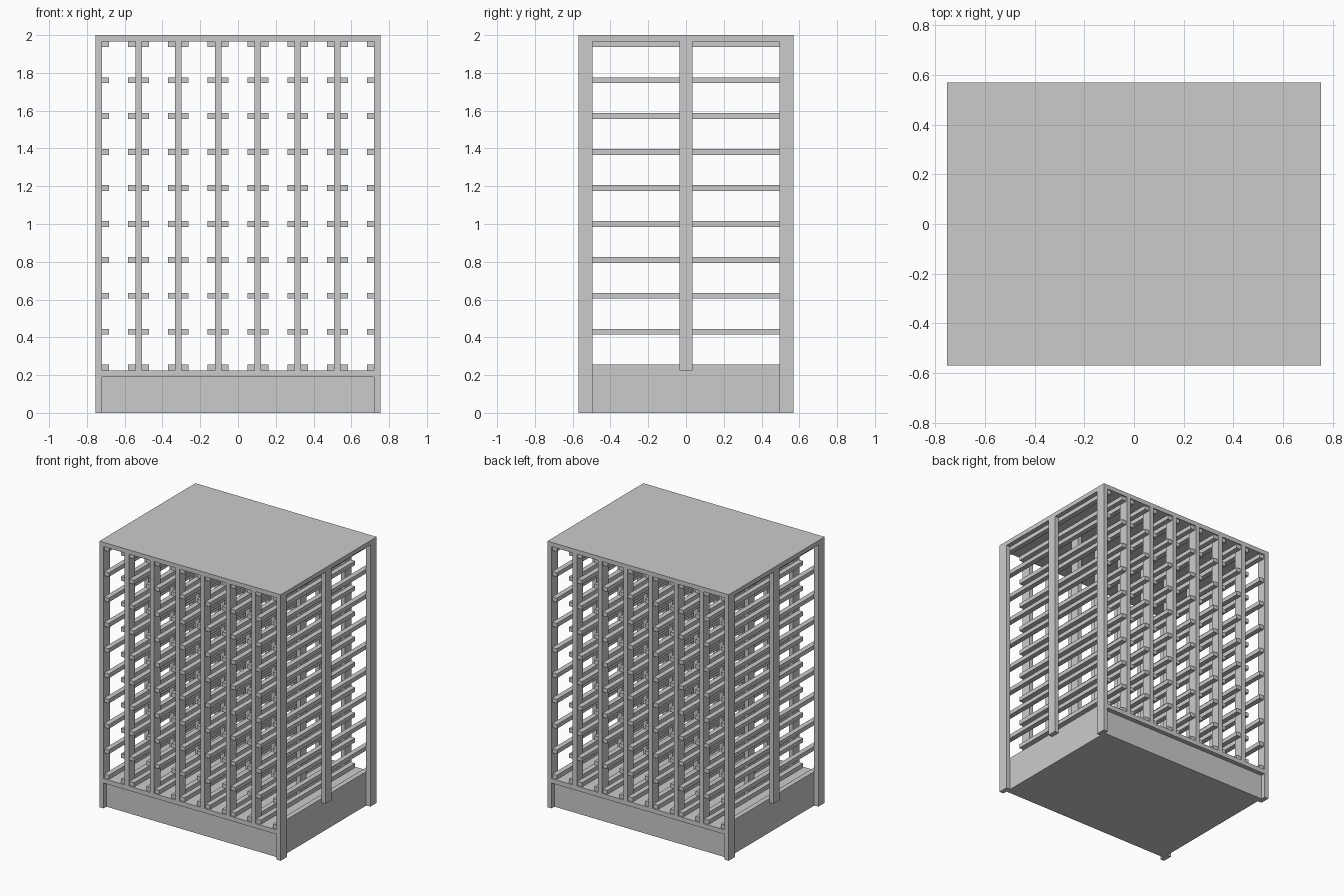
import bpy

if "Cube" in bpy.data.objects:
    bpy.data.objects.remove(bpy.data.objects["Cube"])

HX, HY, H = 0.754, 0.57, 2.0      # half width, half depth, height
T = 0.034                         # board thickness
POST_D = 0.075                    # post depth
SHELF_TOP = 0.224
TOP_UNDER = H - 0.033
COLS, ROWS = 8, 10
RUN_W, RUN_H = 0.038, 0.031       # runner section
RUN_HY = 0.56                     # runner half length


def box(name, x0, x1, y0, y1, z0, z1):
    v = [(x, y, z) for x in (x0, x1) for y in (y0, y1) for z in (z0, z1)]
    f = [(0, 1, 3, 2), (4, 6, 7, 5), (0, 4, 5, 1),
         (2, 3, 7, 6), (0, 2, 6, 4), (1, 5, 7, 3)]
    me = bpy.data.meshes.new(name)
    me.from_pydata(v, [], f)
    ob = bpy.data.objects.new(name, me)
    bpy.context.collection.objects.link(ob)
    return ob


# Top board, recessed plinth and bottom shelf
box("top_board", -HX, HX, -HY, HY, TOP_UNDER, H)
box("plinth", -HX + T, HX - T, -HY + T, HY - T, 0, SHELF_TOP - T)
box("bottom_shelf", -HX + T, HX - T, -HY, HY, SHELF_TOP - T, SHELF_TOP)

pitch = (2 * HX - T) / (COLS - 1)
step = (TOP_UNDER - RUN_H - SHELF_TOP) / (ROWS - 1)
for c in range(COLS):
    x = -HX + T / 2 + c * pitch
    first, last = c == 0, c == COLS - 1

    # Uprights: front, middle, back; the corner ones reach the floor
    for label, y, depth in (("front", -HY + POST_D / 2, POST_D),
                            ("middle", 0, 0.07),
                            ("back", HY - POST_D / 2, POST_D)):
        corner = (first or last) and label != "middle"
        box(label + "_upright", x - T / 2, x + T / 2, y - depth / 2, y + depth / 2,
            0 if corner else SHELF_TOP, TOP_UNDER)

    # Tray runners on the inward sides of each upright row
    for side in (-1, 1):
        if (first and side < 0) or (last and side > 0):
            continue
        a, b = sorted((x + side * T / 2, x + side * (T / 2 + RUN_W)))
        for r in range(ROWS):
            z = SHELF_TOP + r * step
            box("runner", a, b, -RUN_HY, RUN_HY, z, z + RUN_H)
